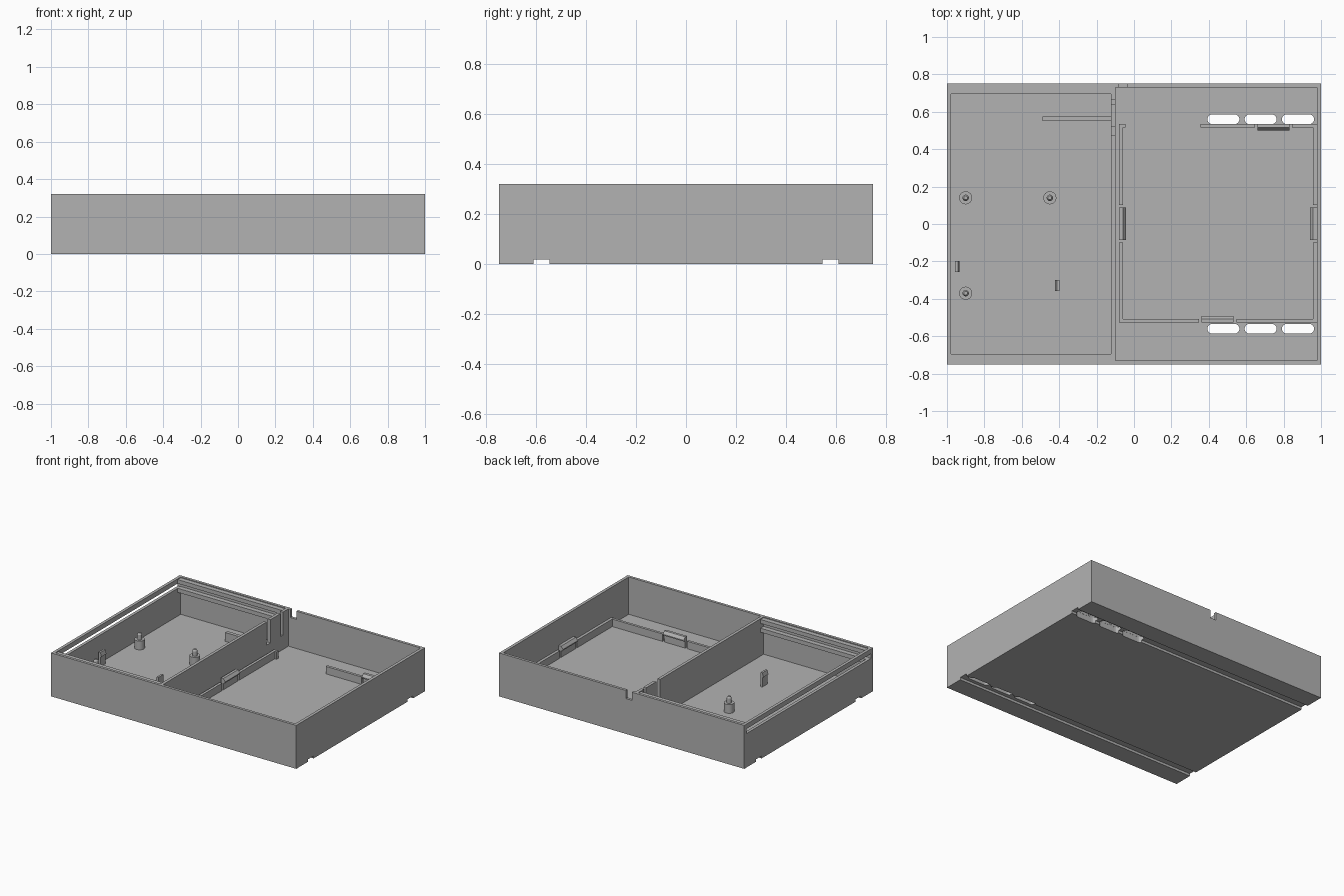
import bpy, bmesh, math

if "Cube" in bpy.data.objects:
    bpy.data.objects.remove(bpy.data.objects["Cube"])

grey = bpy.data.materials.new("mid_grey")
grey.diffuse_color = (0.45, 0.45, 0.45, 1)
grey.use_nodes = True
grey.node_tree.nodes["Principled BSDF"].inputs["Base Color"].default_value = grey.diffuse_color

FLOOR, TOP = 0.045, 0.32      # floor surface and rim heights
IX, IY = 0.978, 0.73          # inner faces of the outer walls


def finish(name, bm):
    bmesh.ops.recalc_face_normals(bm, faces=bm.faces)
    me = bpy.data.meshes.new(name)
    bm.to_mesh(me)
    bm.free()
    me.materials.append(grey)
    ob = bpy.data.objects.new(name, me)
    bpy.context.collection.objects.link(ob)
    return ob


def prism(name, pts, axis, lo, hi):
    """Extrude a 2D outline along an axis."""
    put = {'x': lambda a, b, t: (t, a, b),
           'y': lambda a, b, t: (a, t, b),
           'z': lambda a, b, t: (a, b, t)}[axis]
    bm = bmesh.new()
    n = len(pts)
    low = [bm.verts.new(put(a, b, lo)) for a, b in pts]
    high = [bm.verts.new(put(a, b, hi)) for a, b in pts]
    bm.faces.new(low)
    bm.faces.new(high)
    for i in range(n):
        j = (i + 1) % n
        bm.faces.new((low[i], low[j], high[j], high[i]))
    return finish(name, bm)


def box(name, x0, x1, y0, y1, z0, z1):
    return prism(name, [(x0, y0), (x1, y0), (x1, y1), (x0, y1)], 'z', z0, z1)


def cut(target, cutter):
    mod = target.modifiers.new("cut", 'BOOLEAN')
    mod.operation = 'DIFFERENCE'
    mod.solver = 'EXACT'
    mod.object = cutter
    bpy.context.view_layer.objects.active = target
    bpy.ops.object.modifier_apply(modifier=mod.name)
    bpy.data.objects.remove(cutter)


# Tray with two compartments either side of a divider
tray = box("tray", -1, 1, -0.75, 0.75, 0, TOP)
cut(tray, box("cutter", -IX, -0.122, -IY, IY, FLOOR, 0.5))
cut(tray, box("cutter", -0.10, IX, -IY, IY, FLOOR, 0.5))

# Lid slit through the left wall, cable notch in the back wall
cut(tray, box("cutter", -1.1, -0.95, -IY + 0.004, IY - 0.004, 0.25, 0.285))
cut(tray, box("cutter", -0.083, -0.035, 0.70, 0.80, 0.26, 0.5))

# Slots in the divider
for y0, y1 in ((0.475, 0.52), (0.64, 0.665)):
    cut(tray, box("cutter", -0.14, -0.085, y0, y1, 0.15, 0.5))

# Grooves along the underside and rounded vent slots
for s in (-1, 1):
    ya, yb = sorted((s * 0.548, s * 0.612))
    cut(tray, box("cutter", -1.1, 1.1, ya, yb, -0.1, 0.018))
    r = 0.026
    for cx in (0.478, 0.677, 0.877):
        outline = []
        for side, start in ((1, -90), (-1, 90)):
            for i in range(9):
                a = math.radians(start + i * 22.5)
                outline.append((cx + side * 0.06 + r * math.cos(a),
                                s * 0.56 + r * math.sin(a)))
        cut(tray, prism("cutter", outline, 'z', -0.1, 0.1))

# Lid rails on the front and back walls of the left compartment
for s, side in ((-1, "front"), (1, "back")):
    ya, yb = sorted((s * 0.695, s * (IY + 0.002)))
    box(side + "_upper_rail", -IX, -0.12, ya, yb, 0.285, 0.314)
    box(side + "_lower_rail", -IX, -0.12, ya, yb, 0.22, 0.25)

# Low rib in the left compartment
box("rib", -0.49, -0.12, 0.55, 0.576, FLOOR - 0.005, 0.11)


# Locating pegs
def peg(name, x, y):
    profile = [(0.035, 0.04), (0.035, 0.11), (0.017, 0.11),
               (0.017, 0.145), (0.010, 0.157), (0, 0.157)]
    bm = bmesh.new()
    vs = [bm.verts.new((r, 0, z)) for r, z in profile]
    es = [bm.edges.new(p) for p in zip(vs, vs[1:])]
    bmesh.ops.spin(bm, geom=vs + es, cent=(0, 0, 0), axis=(0, 0, 1),
                   angle=math.tau, steps=24)
    bmesh.ops.remove_doubles(bm, verts=bm.verts, dist=1e-5)
    ob = finish(name, bm)
    ob.location = (x, y, 0)
    bpy.ops.object.select_all(action='DESELECT')
    ob.select_set(True)
    bpy.context.view_layer.objects.active = ob
    bpy.ops.object.shade_smooth_by_angle(angle=math.radians(30))


for i, (x, y) in enumerate(((-0.90, 0.14), (-0.45, 0.14), (-0.90, -0.37))):
    peg("peg_%d" % (i + 1), x, y)

# Hooked board clips
for name, x, y, d in (("left_clip", -0.945, -0.228, 1),
                      ("right_clip", -0.41, -0.328, -1)):
    prism(name, [(x - d * 0.011, 0.04), (x + d * 0.003, 0.04),
                 (x + d * 0.003, 0.115), (x + d * 0.012, 0.12),
                 (x + d * 0.003, 0.15), (x - d * 0.011, 0.15)],
          'y', y - 0.029, y + 0.029)


# Retaining frame: low walls, each with a taller hooked tongue
def frame_wall(name, axis, outer, inner, a0, a1, c0, c1):
    d = 1 if inner > outer else -1

    def piece(label, lo, hi, z):
        prism(name + label, [(outer, 0.04), (inner, 0.04), (inner, z), (outer, z)],
              axis, lo, hi)
    piece("_start", a0, c0 - 0.014, 0.10)
    piece("_end", c1 + 0.014, a1, 0.10)
    prism(name + "_tongue",
          [(outer, 0.04), (inner, 0.04), (inner, 0.092), (inner + d * 0.016, 0.1),
           (inner + d * 0.016, 0.108), (inner, 0.128), (outer, 0.128)],
          axis, c0, c1)


frame_wall("frame_left", 'y', -0.08, -0.06, -0.527, 0.535, -0.085, 0.088)
frame_wall("frame_right", 'y', 0.979, 0.957, -0.527, 0.535, -0.085, 0.088)
frame_wall("frame_front", 'x', -0.527, -0.508, -0.06, 0.957, 0.362, 0.533)
frame_wall("frame_back", 'x', 0.535, 0.515, 0.355, 0.957, 0.66, 0.832)
box("frame_corner", -0.06, -0.045, 0.515, 0.535, 0.04, 0.10)
